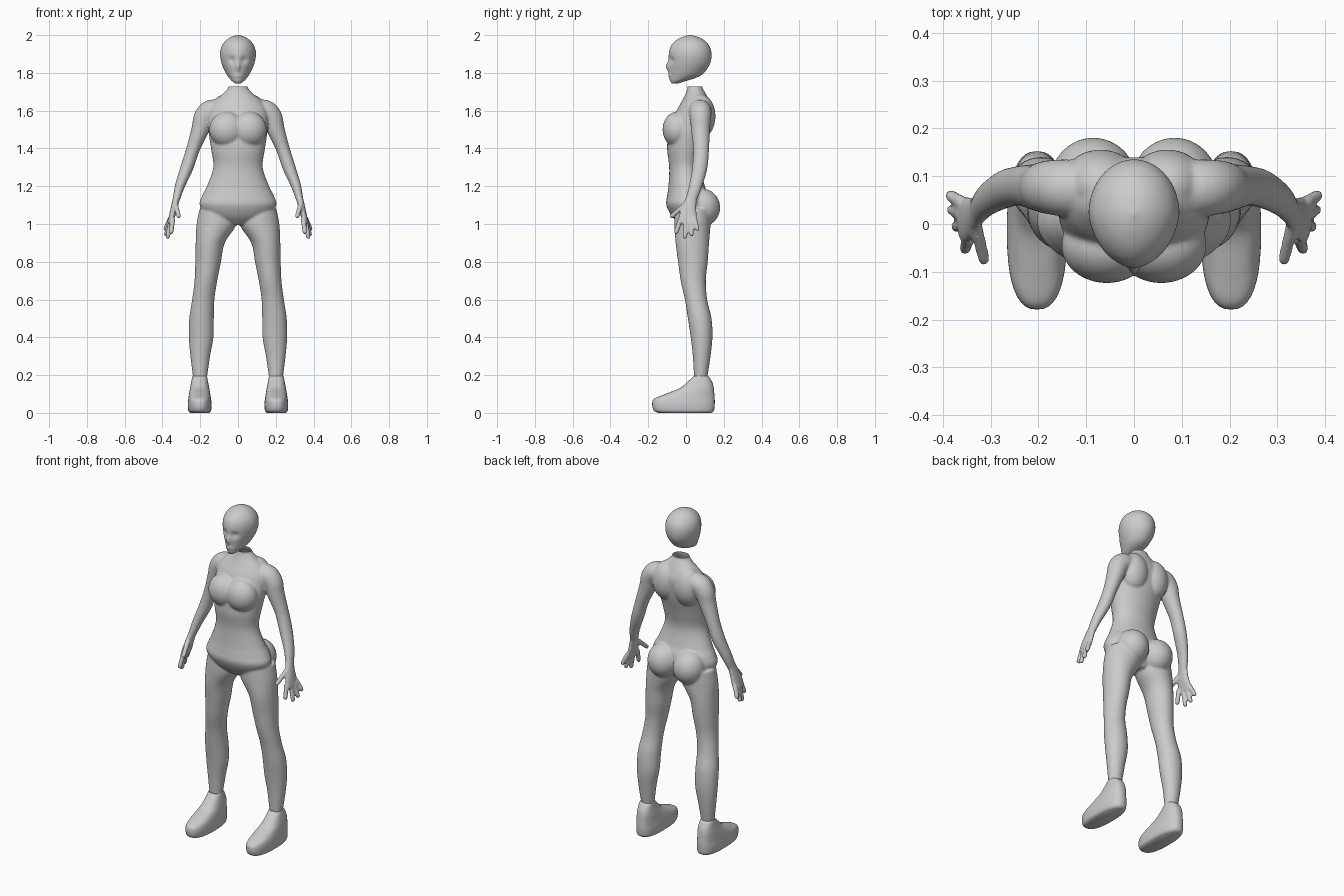
import bpy, bmesh, math
from mathutils import Vector, Matrix

if "Cube" in bpy.data.objects:
    bpy.data.objects.remove(bpy.data.objects["Cube"])


def spline(rows, steps):
    """Catmull-Rom interpolation of section rows."""
    out = []
    for i in range(len(rows) - 1):
        a, b, c, d = (rows[min(max(i + k, 0), len(rows) - 1)] for k in (-1, 0, 1, 2))
        for s in range(steps):
            t = s / steps
            out.append([0.5 * (2 * q + (r - p) * t + (2 * p - 5 * q + 4 * r - w) * t * t
                               + (3 * q - p - 3 * r + w) * t ** 3)
                        for p, q, r, w in zip(a, b, c, d)])
    return out + [list(rows[-1])]


def loft(bm, rows, flat=False, power=2.0, n=40, steps=6, side=1):
    """Skin closed rings; row = x, y, z, radius across, radius in y."""
    secs = spline(rows, steps)
    rings = []
    for i, (x, y, z, ru, rv) in enumerate(secs):
        t = Vector((0, 0, 1))
        if not flat:
            t = (Vector(secs[min(i + 1, len(secs) - 1)][:3]) - Vector(secs[max(i - 1, 0)][:3])).normalized()
        v = (Vector((0, 1, 0)) - t * t.y).normalized()
        u = v.cross(t)
        ring = []
        for k in range(n):
            a = 2 * math.pi * k / n
            c, s = math.cos(a), math.sin(a)
            p = (Vector((x, y, z)) + u * ru * math.copysign(abs(c) ** (2 / power), c)
                 + v * rv * math.copysign(abs(s) ** (2 / power), s))
            ring.append(bm.verts.new((p.x * side, p.y, p.z)))
        rings.append(ring)
    for r, q in zip(rings, rings[1:]):
        for k in range(n):
            bm.faces.new((r[k], r[(k + 1) % n], q[(k + 1) % n], q[k]))
    bm.faces.new(rings[0])
    bm.faces.new(rings[-1])


def slices(bm, x, rows, **kw):
    """Horizontal slices; row = z, half width, front y, back y."""
    loft(bm, [(x, (f + b) / 2, z, w, (b - f) / 2) for z, w, f, b in rows], flat=True, **kw)


def ball(bm, c, r):
    bmesh.ops.create_uvsphere(bm, u_segments=32, v_segments=20, radius=1,
                              matrix=Matrix.Translation(c) @ Matrix.Diagonal((*r, 1)))


def finish(bm, name):
    bmesh.ops.recalc_face_normals(bm, faces=bm.faces)
    me = bpy.data.meshes.new(name)
    bm.to_mesh(me)
    bm.free()
    ob = bpy.data.objects.new(name, me)
    bpy.context.collection.objects.link(ob)
    me.shade_smooth()
    return ob


# Torso
bm = bmesh.new()
slices(bm, 0, [(.995, .05, -.03, .08), (1.04, .16, -.075, .11), (1.1, .203, -.104, .12),
               (1.15, .19, -.1, .12), (1.2, .165, -.093, .1), (1.3, .131, -.089, .08),
               (1.4, .143, -.1, .1), (1.5, .157, -.09, .128), (1.6, .155, -.05, .14),
               (1.65, .125, -.022, .125), (1.69, .08, -.002, .105), (1.72, .053, .008, .088),
               (1.75, .048, .01, .085)])

leg = [(1.08, .095, -.06, .13), (1.0, .106, -.062, .13), (.9, .077, -.055, .122),
       (.8, .068, -.042, .115), (.7, .06, -.028, .105), (.6, .059, -.006, .112),
       (.5, .065, .01, .135), (.4, .065, .025, .14), (.3, .052, .036, .13), (.18, .036, .043, .112)]
leg_x = [.108, .113, .147, .158, .17, .184, .193, .195, .2, .201]
arm = [(.07, .07, 1.59, .06, .06), (.14, .075, 1.598, .06, .06), (.178, .077, 1.565, .056, .056),
       (.2, .077, 1.5, .047, .05), (.237, .08, 1.4, .036, .042), (.27, .073, 1.3, .034, .04),
       (.308, .05, 1.2, .026, .034), (.329, .024, 1.12, .018, .029)]
palm = [(.326, .03, 1.14, .018, .028), (.337, .017, 1.09, .018, .038),
        (.35, .01, 1.04, .016, .048), (.36, .01, 1.005, .012, .046)]
fingers = [((.345, -.028, 1.03), (.355, -.055, .948)), ((.355, -.002, 1.02), (.374, -.006, .922)),
           ((.36, .022, 1.02), (.383, .031, .935)), ((.358, .044, 1.03), (.388, .062, .965)),
           ((.33, -.008, 1.1), (.312, -.082, 1.035))]

for s in (1, -1):
    # Chest, shoulder blades and buttocks
    ball(bm, (s * .057, -.045, 1.5), (.095, .079, .095))
    ball(bm, (s * .07, .08, 1.57), (.085, .076, .115))
    ball(bm, (s * .085, .085, 1.087), (.092, .096, .1))
    # Legs
    loft(bm, [(x, (f + b) / 2, z, w, (b - f) / 2) for x, (z, w, f, b) in zip(leg_x, leg)],
         flat=True, side=s)
    # Arms and hands
    loft(bm, arm, side=s)
    loft(bm, palm, side=s)
    for a, b in fingers:
        a, b = Vector(a), Vector(b)
        loft(bm, [(*a.lerp(b, t), r, r) for t, r in ((0, .014), (.5, .013), (.9, .012), (1, .006))],
             n=16, side=s)

# Fuse the body into one smooth skin and open the neck
raw = finish(bm, "body_parts")
m = raw.modifiers.new("fuse", 'REMESH')
m.mode = 'VOXEL'
m.voxel_size = .006
m = raw.modifiers.new("soften", 'SMOOTH')
m.factor = .5
m.iterations = 5
skin = bpy.data.meshes.new_from_object(raw.evaluated_get(bpy.context.evaluated_depsgraph_get()))
bpy.data.objects.remove(raw)
bm = bmesh.new()
bm.from_mesh(skin)
bmesh.ops.bisect_plane(bm, geom=bm.verts[:] + bm.edges[:] + bm.faces[:], plane_co=(0, 0, 1.728),
                       plane_no=(0, 0, 1), clear_outer=True)
finish(bm, "body")

# Head with tapered face, nose and eye sockets
bm = bmesh.new()
slices(bm, 0, [(1.743, .014, -.074, -.045), (1.757, .034, -.084, 0), (1.775, .05, -.087, .055),
               (1.8, .066, -.088, .095), (1.85, .087, -.091, .128), (1.9, .095, -.091, .135),
               (1.94, .087, -.081, .125), (1.97, .066, -.056, .1), (1.99, .037, -.02, .065),
               (2.0, .004, .018, .026)], n=72)
for v in bm.verts:
    x, y, z = v.co
    if y < .02:
        v.co.x *= 1 - 1.1 * (.02 - y)
        v.co.y -= .016 * math.exp(-(x / .012) ** 2 - ((z - 1.832) / .025) ** 2)
        v.co.y -= .005 * math.exp(-(x / .025) ** 2 - ((z - 1.785) / .012) ** 2)
        v.co.y += .013 * math.exp(-((abs(x) - .036) / .02) ** 2 - ((z - 1.868) / .018) ** 2)
finish(bm, "head")

# Shoes
for s, name in ((1, "left_shoe"), (-1, "right_shoe")):
    bm = bmesh.new()
    slices(bm, .203, [(0, .05, -.145, .135), (.012, .06, -.17, .148), (.045, .063, -.179, .152),
                      (.075, .06, -.168, .152), (.1, .056, -.11, .15), (.13, .051, -.035, .147),
                      (.16, .045, .003, .14), (.188, .04, .033, .124), (.196, .037, .04, .114)],
           power=2.5, side=s)
    shoe = finish(bm, name)
    shoe.data.set_sharp_from_angle(angle=math.radians(50))
